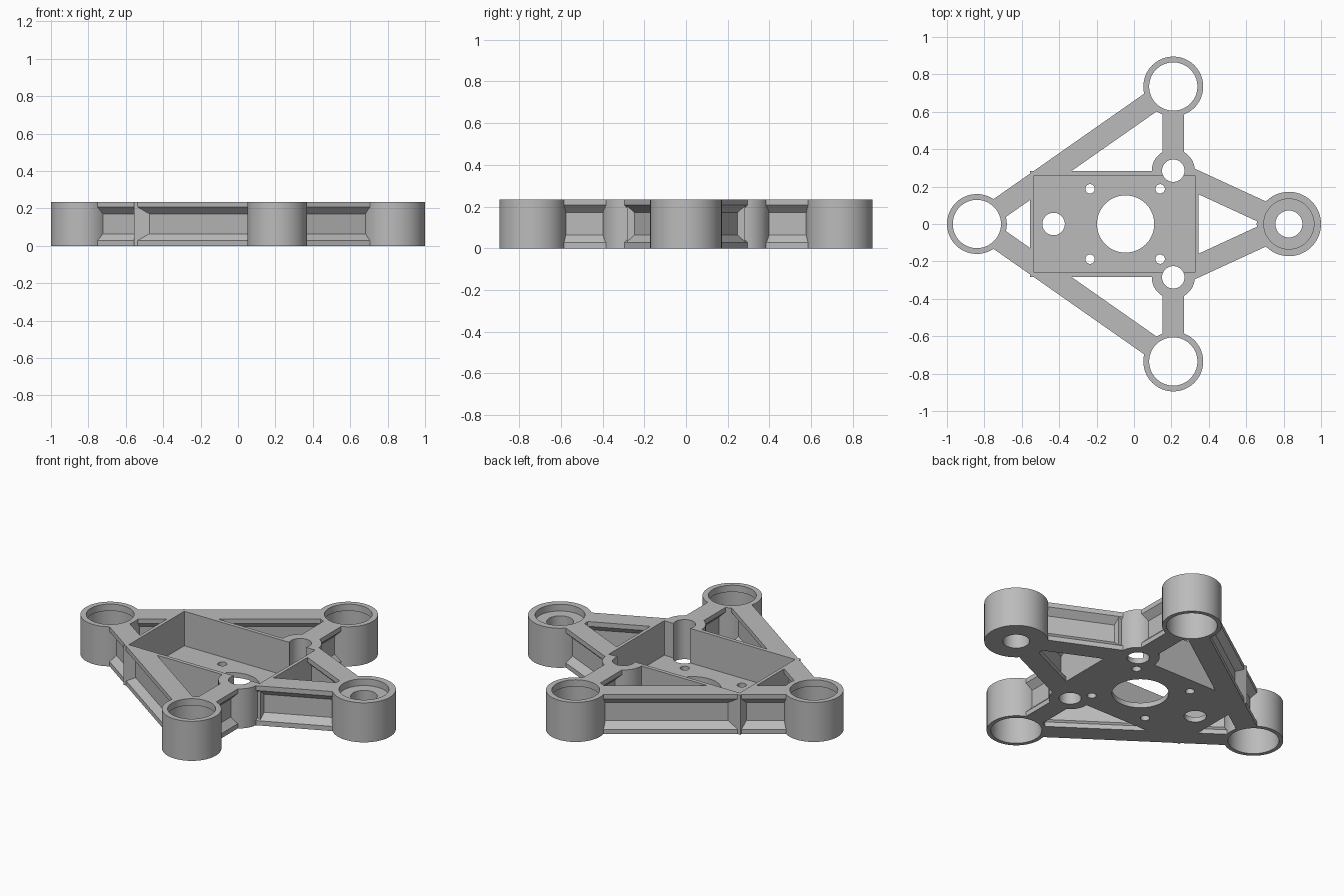
import bpy, bmesh, math
from mathutils import Matrix, Vector

cube = bpy.data.objects.get("Cube")
if cube:
    bpy.data.objects.remove(cube, do_unlink=True)

H = 0.235          # overall height
FLOOR = 0.03       # tray floor thickness
SEGS = 72

grey = bpy.data.materials.new("plain grey")
grey.use_nodes = True
grey.diffuse_color = (0.5, 0.5, 0.5, 1)
shader = next(n for n in grey.node_tree.nodes if n.type == 'BSDF_PRINCIPLED')
shader.inputs["Base Color"].default_value = grey.diffuse_color


def add_object(name, bm):
    bmesh.ops.recalc_face_normals(bm, faces=bm.faces)
    mesh = bpy.data.meshes.new(name)
    bm.to_mesh(mesh)
    bm.free()
    mesh.materials.append(grey)
    obj = bpy.data.objects.new(name, mesh)
    bpy.context.collection.objects.link(obj)
    return obj


def box(name, x0, x1, y0, y1, z0, z1):
    bm = bmesh.new()
    place = Matrix.Translation(((x0 + x1) / 2, (y0 + y1) / 2, (z0 + z1) / 2))
    bmesh.ops.create_cube(bm, size=1, matrix=place @ Matrix.Diagonal((x1 - x0, y1 - y0, z1 - z0, 1)))
    return add_object(name, bm)


def cylinders(name, discs, z0, z1):
    bm = bmesh.new()
    for x, y, r in discs:
        bmesh.ops.create_cone(bm, cap_ends=True, segments=SEGS, radius1=r, radius2=r, depth=z1 - z0,
                              matrix=Matrix.Translation((x, y, (z0 + z1) / 2)))
    return add_object(name, bm)


def lathe(name, x, y, profile):
    """Turn a closed (radius, height) profile around a vertical axis."""
    bm = bmesh.new()
    rings = []
    for i in range(SEGS):
        a = math.tau * i / SEGS
        rings.append([bm.verts.new((x + r * math.cos(a), y + r * math.sin(a), z)) for r, z in profile])
    n = len(profile)
    for i in range(SEGS):
        a, b = rings[i], rings[(i + 1) % SEGS]
        for j in range(n):
            k = (j + 1) % n
            bm.faces.new((a[j], b[j], b[k], a[k]))
    return add_object(name, bm)


def beam(name, start, end, trim_start, trim_end):
    """I-section beam with sloped flanges between two points."""
    w, web, flange, slope = 0.058, 0.022, 0.028, 0.064
    side = [(w, 0), (w, flange), (web, slope), (web, H - slope), (w, H - flange), (w, H)]
    section = side + [(-u, z) for u, z in reversed(side)]
    a, b = Vector(start), Vector(end)
    d = (b - a).normalized()
    n = Vector((-d.y, d.x))
    bm = bmesh.new()
    ends = []
    for p in (a + d * trim_start, b - d * trim_end):
        ends.append([bm.verts.new((p.x + n.x * u, p.y + n.y * u, z)) for u, z in section])
    count = len(section)
    for j in range(count):
        k = (j + 1) % count
        bm.faces.new((ends[0][j], ends[0][k], ends[1][k], ends[1][j]))
    bm.faces.new(ends[0])
    bm.faces.new(ends[1])
    return add_object(name, bm)


def cut(obj, *cutters):
    for c in cutters:
        mod = obj.modifiers.new("cut", 'BOOLEAN')
        mod.operation = 'DIFFERENCE'
        mod.solver = 'EXACT'
        mod.object = c
    graph = bpy.context.evaluated_depsgraph_get()
    mesh = bpy.data.meshes.new_from_object(obj.evaluated_get(graph))
    obj.modifiers.clear()
    obj.data = mesh


parts = []
left_post, right_post = (0.21, 0.735), (0.21, -0.735)
tail_post, nose_post = (-0.84, 0), (0.828, 0)

# Cutters: the tray pocket and all round holes
pocket = box("pocket_cutter", -0.535, 0.325, -0.26, 0.26, FLOOR, 0.5)
discs = [(-0.045, 0, 0.153), (-0.43, 0, 0.06)]
for s in (1, -1):
    discs += [(-0.235, s * 0.188, 0.025), (0.14, s * 0.188, 0.025), (0.21, s * 0.285, 0.06)]
holes = cylinders("hole_cutter", discs, -0.2, 0.6)
for c in (pocket, holes):
    c.hide_render = True

# Open tray with drilled floor
tray = box("tray", -0.555, 0.345, -0.283, 0.283, 0, H)
cut(tray, pocket, holes)
parts.append(tray)

# Corner sockets with a narrow lip at the top
socket = [(0.16, 0), (0.16, H), (0.129, H), (0.129, H - 0.04), (0.137, H - 0.04), (0.137, 0)]
for name, (x, y) in (("left_socket", left_post), ("right_socket", right_post), ("tail_socket", tail_post)):
    parts.append(lathe(name, x, y, socket))

# Heavier nose socket with a shallow seat and a small bore
seat = [(0.172, 0), (0.172, H), (0.134, H), (0.134, H - 0.04), (0.072, H - 0.04), (0.072, 0)]
parts.append(lathe("nose_socket", *nose_post, seat))

# Side bosses and I-beams, mirrored left and right
for label, s, post in (("left", 1, left_post), ("right", -1, right_post)):
    boss_at = (0.21, s * 0.285)
    boss = cylinders(label + "_boss", [(*boss_at, 0.115)], 0, H)
    cut(boss, pocket, holes)
    long_beam = beam(label + "_long_beam", tail_post, post, 0.143, 0.143)
    nose_beam = beam(label + "_nose_beam", boss_at, nose_post, 0.08, 0.15)
    for b in (long_beam, nose_beam):
        cut(b, pocket)
    spur = beam(label + "_spur_beam", boss_at, post, 0.08, 0.143)
    parts += [boss, long_beam, nose_beam, spur]

for c in (pocket, holes):
    bpy.data.objects.remove(c, do_unlink=True)

# Smooth round walls, keep hard edges
bpy.ops.object.select_all(action='DESELECT')
for p in parts:
    p.select_set(True)
bpy.context.view_layer.objects.active = parts[0]
bpy.ops.object.shade_smooth_by_angle(angle=math.radians(30))
